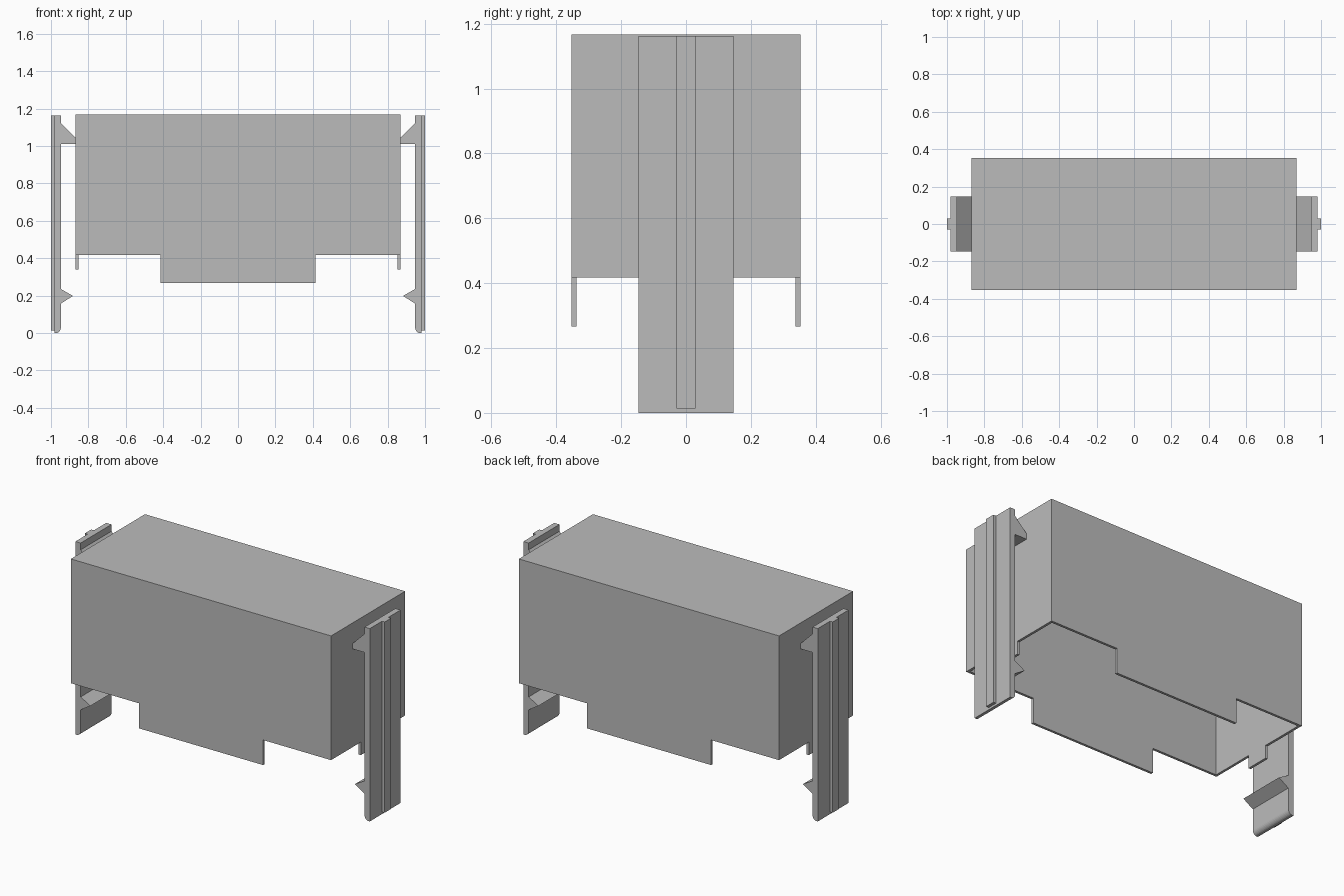
import bpy
import bmesh
import math

cube = bpy.data.objects.get("Cube")
if cube:
    bpy.data.objects.remove(cube, do_unlink=True)

grey = bpy.data.materials.new("plain grey")
grey.use_nodes = True
colour = (0.5, 0.5, 0.5, 1)
grey.diffuse_color = colour
grey.node_tree.nodes["Principled BSDF"].inputs["Base Color"].default_value = colour

HALF_X, HALF_Y = 0.868, 0.353
RIM, TOP, WALL = 0.418, 1.167, 0.015


def prism(name, outline, axis, start, end):
    """Extrude an outline along x (outline in y, z) or y (outline in x, z)."""
    def place(a, b, depth):
        return (depth, a, b) if axis == "x" else (a, depth, b)
    bm = bmesh.new()
    base = bm.faces.new([bm.verts.new(place(a, b, start)) for a, b in outline])
    result = bmesh.ops.extrude_face_region(bm, geom=[base])
    moved = [v for v in result["geom"] if isinstance(v, bmesh.types.BMVert)]
    bmesh.ops.translate(bm, verts=moved, vec=place(0, 0, end - start))
    bmesh.ops.recalc_face_normals(bm, faces=bm.faces)
    mesh = bpy.data.meshes.new(name)
    bm.to_mesh(mesh)
    bm.free()
    mesh.materials.append(grey)
    obj = bpy.data.objects.new(name, mesh)
    bpy.context.collection.objects.link(obj)
    return obj


def wall_with_tab(half_width, half_tab, tab_bottom):
    """Outline of a wall with a tab hanging from the middle of its lower edge."""
    return [(-half_width, RIM), (-half_tab, RIM), (-half_tab, tab_bottom),
            (half_tab, tab_bottom), (half_tab, RIM), (half_width, RIM),
            (half_width, TOP - WALL), (-half_width, TOP - WALL)]


# Hollow cover, open underneath
lid = [(-HALF_X, TOP - WALL), (HALF_X, TOP - WALL), (HALF_X, TOP), (-HALF_X, TOP)]
prism("cover_top", lid, "y", -HALF_Y, HALF_Y)

long_wall = wall_with_tab(HALF_X, 0.414, 0.267)
end_wall = wall_with_tab(HALF_Y - WALL, 0.07, 0.34)

# Spring clip profile for the left end: rounded foot, tooth and upper hook
INNER, OUTER = 0.947, 0.982
foot = [(0.972 - 0.025 * math.sin(t), 0.03 - 0.03 * math.cos(t))
        for t in (math.pi / 2 * i / 6 for i in range(7))]
clip = [(OUTER, 0.0)] + foot + [
    (INNER, 0.157), (0.882, 0.198), (INNER, 0.235),
    (INNER, 1.01), (HALF_X, 1.01), (HALF_X, 1.043), (INNER, 1.122),
    (INNER, 1.163), (OUTER, 1.163)]
rib = [(OUTER, 0.013), (1.0, 0.013), (1.0, 1.163), (OUTER, 1.163)]

for side, x_sign, y_sign in (("left", 1, 1), ("right", -1, -1)):
    face = "back" if y_sign > 0 else "front"
    prism(face + "_wall", long_wall, "y", y_sign * (HALF_Y - WALL), y_sign * HALF_Y)
    prism(side + "_wall", end_wall, "x", x_sign * (HALF_X - WALL), x_sign * HALF_X)
    prism(side + "_clip", [(x_sign * x, z) for x, z in clip], "y", -0.147, 0.147)
    prism(side + "_clip_rib", [(x_sign * x, z) for x, z in rib], "y", -0.03, 0.03)
